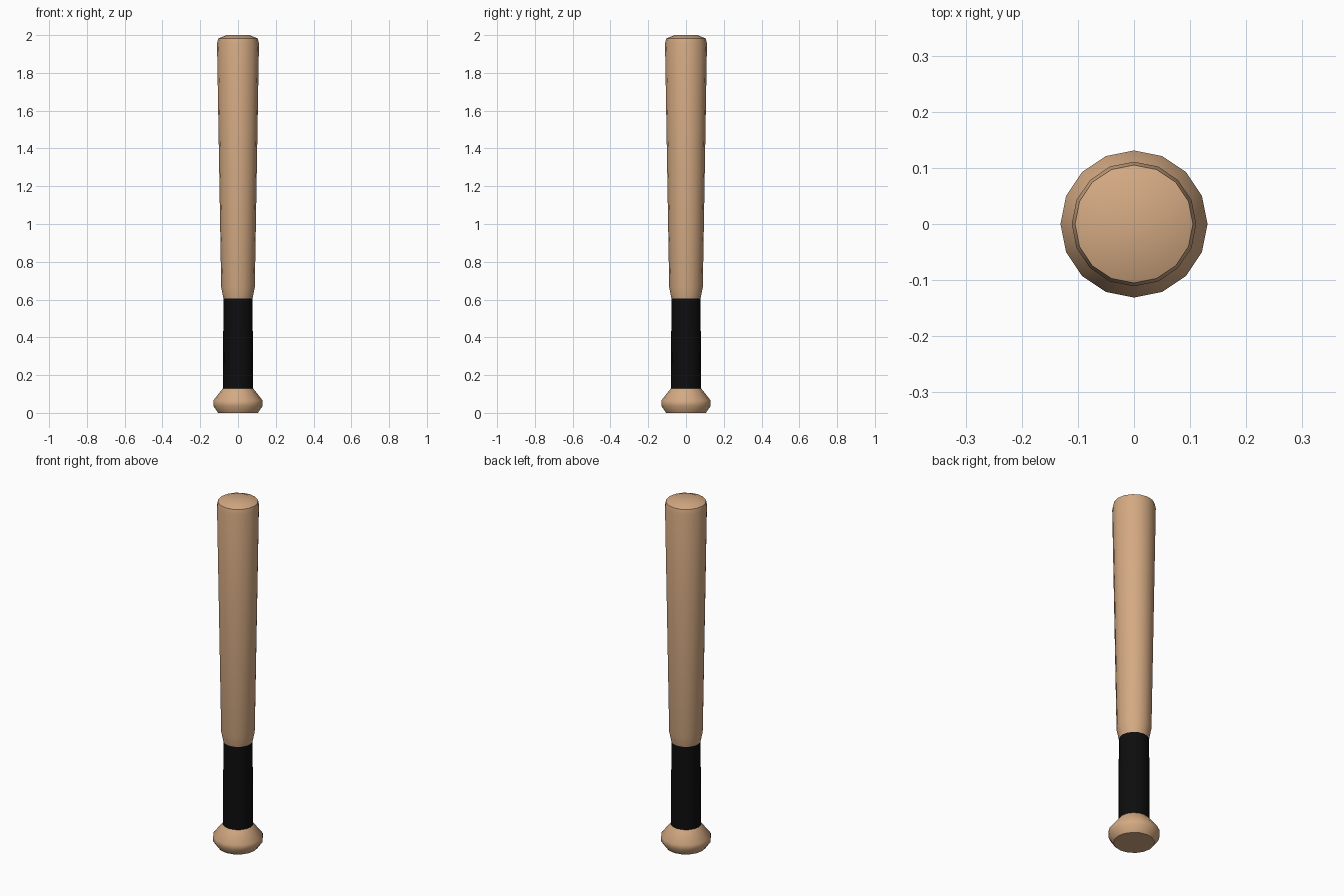
import bpy, bmesh, math

if "Cube" in bpy.data.objects:
    bpy.data.objects.remove(bpy.data.objects["Cube"])

SIDES = 16


def material(name, rgb):
    m = bpy.data.materials.new(name)
    m.diffuse_color = (*rgb, 1)
    m.use_nodes = True
    m.node_tree.nodes["Principled BSDF"].inputs["Base Color"].default_value = m.diffuse_color
    return m


def lathe(name, profile, mat, cap_bottom=False, cap_top=False):
    """Revolve (radius, height) points around z."""
    bm = bmesh.new()
    rings = []
    for r, z in profile:
        rings.append([bm.verts.new((r * math.cos(2 * math.pi * i / SIDES),
                                    r * math.sin(2 * math.pi * i / SIDES), z))
                      for i in range(SIDES)])
    for a, b in zip(rings, rings[1:]):
        for i in range(SIDES):
            j = (i + 1) % SIDES
            bm.faces.new((a[i], a[j], b[j], b[i]))
    if cap_bottom:
        bm.faces.new(rings[0][::-1])
    if cap_top:
        bm.faces.new(rings[-1])
    mesh = bpy.data.meshes.new(name)
    bm.to_mesh(mesh)
    bm.free()
    mesh.materials.append(mat)
    ob = bpy.data.objects.new(name, mesh)
    bpy.context.collection.objects.link(ob)
    bpy.ops.object.select_all(action='DESELECT')
    ob.select_set(True)
    bpy.context.view_layer.objects.active = ob
    bpy.ops.object.shade_smooth_by_angle(angle=math.radians(50))
    return ob


wood = material("light_wood", (0.66, 0.40, 0.225))
black = material("black_grip", (0.004, 0.004, 0.004))

# flared knob at the foot of the handle
lathe("knob", [(0.105, 0.0), (0.131, 0.037), (0.131, 0.065), (0.08, 0.13)],
      wood, cap_bottom=True)
# wrapped handle
lathe("grip", [(0.08, 0.13), (0.077, 0.605)], black)
# long tapering barrel with rounded end
lathe("barrel", [(0.077, 0.605), (0.089, 0.665), (0.111, 1.955),
                 (0.105, 1.982), (0.06, 2.0)], wood, cap_top=True)
